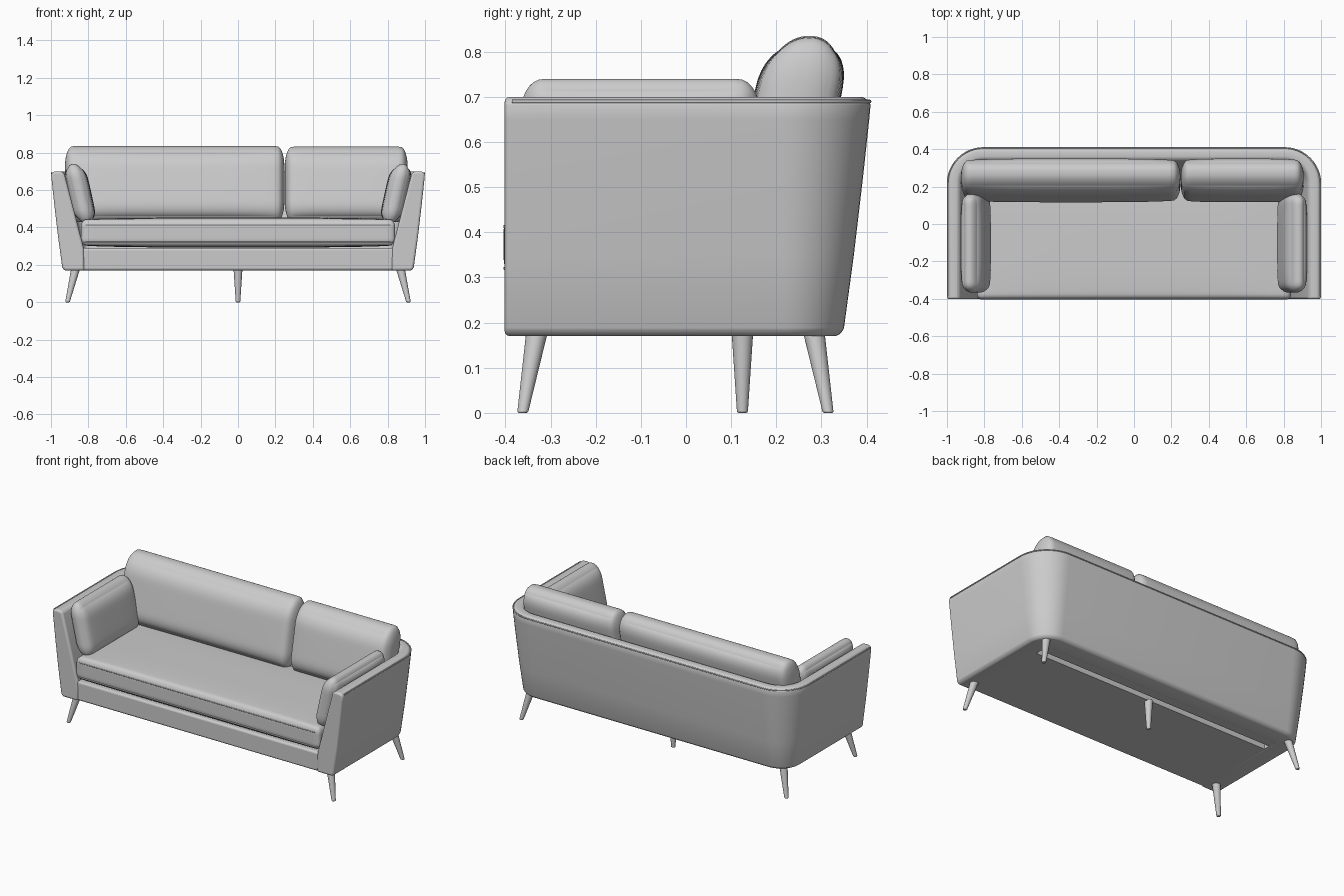
import bpy, bmesh, math
from mathutils import Vector

if "Cube" in bpy.data.objects:
    bpy.data.objects.remove(bpy.data.objects["Cube"])


def finish(name, bm, bevel=0.0, angle=40):
    bmesh.ops.recalc_face_normals(bm, faces=bm.faces[:])
    me = bpy.data.meshes.new(name)
    bm.to_mesh(me)
    bm.free()
    ob = bpy.data.objects.new(name, me)
    bpy.context.collection.objects.link(ob)
    if bevel:
        m = ob.modifiers.new("soft_edges", 'BEVEL')
        m.width, m.segments = bevel, 3
        m.limit_method, m.angle_limit = 'ANGLE', math.radians(angle)
    bpy.ops.object.select_all(action='DESELECT')
    ob.select_set(True)
    bpy.context.view_layer.objects.active = ob
    bpy.ops.object.shade_smooth_by_angle(angle=math.radians(50))
    return ob


def box(name, lo, hi, bevel=0.0):
    bm = bmesh.new()
    bmesh.ops.create_cube(bm, size=1)
    for v in bm.verts:
        v.co = Vector([l + (c + 0.5) * (h - l) for c, l, h in zip(v.co, lo, hi)])
    return finish(name, bm, bevel)


def cushion(name, lo, hi, radii, axis, puff, lean=(0, 0)):
    """Rounded box, puffed along one axis and leaning in x / y with height."""
    half = [(h - l) / 2 for l, h in zip(lo, hi)]
    mid = Vector([(h + l) / 2 for l, h in zip(lo, hi)])
    bm = bmesh.new()
    bmesh.ops.create_cube(bm, size=2)
    bmesh.ops.subdivide_edges(bm, edges=bm.edges[:], cuts=27, use_grid_fill=True)
    for v in bm.verts:
        u = [math.sin(c * math.pi / 2) for c in v.co]
        p = [a * h for a, h in zip(u, half)]
        core = Vector([max(r - h, min(h - r, c)) for c, h, r in zip(p, half, radii)])
        n = Vector([(c - k) / r for c, k, r in zip(p, core, radii)]).normalized()
        q = core + Vector([a * r for a, r in zip(n, radii)])
        bulge = puff * u[axis]
        for i in range(3):
            if i != axis:
                bulge *= 1 - u[i] ** 4
        q[axis] += bulge
        q.x += lean[0] * q.z
        q.y += lean[1] * q.z
        v.co = q + mid
    return finish(name, bm)


def leg(name, foot, top, r_foot=0.012, r_top=0.024):
    bm = bmesh.new()
    bmesh.ops.create_cone(bm, cap_ends=True, segments=24, radius1=r_foot,
                          radius2=r_top, depth=1)
    foot, top = Vector(foot), Vector(top)
    for v in bm.verts:
        t = v.co.z + 0.5
        v.co = Vector((v.co.x, v.co.y, 0)) + foot.lerp(top, t)
    return finish(name, bm, 0.004, 60)


def u_path(e, z, front=-0.402):
    """U-shaped plan line of the shell, set out by e from its foot outline."""
    x, y, r = 0.94 + e, 0.35 + e, max(0.03, 0.135 + e)
    right = [Vector((x, front, z))]
    for i in range(13):
        a = math.pi / 2 * i / 12
        right.append(Vector((x - r + r * math.cos(a), y - r + r * math.sin(a), z)))
    return right + [Vector((-p.x, p.y, p.z)) for p in reversed(right)]


def piping(name, pts, r, closed):
    cu = bpy.data.curves.new(name, 'CURVE')
    cu.dimensions, cu.bevel_depth, cu.bevel_resolution = '3D', r, 2
    sp = cu.splines.new('POLY')
    sp.points.add(len(pts) - 1)
    for p, q in zip(sp.points, pts):
        p.co = (*q, 1)
    sp.use_cyclic_u = closed
    bpy.context.collection.objects.link(bpy.data.objects.new(name, cu))


# Shell: both arms and the back as one flared, lofted wall
profile = [(-0.12, 0.17), (-0.018, 0.17), (-0.006, 0.174), (0, 0.188), (0.022, 0.35),
           (0.042, 0.52), (0.056, 0.65), (0.059, 0.683), (0.054, 0.695), (0.04, 0.70),
           (0.008, 0.70), (-0.006, 0.696), (-0.013, 0.683), (-0.115, 0.29)]
bm = bmesh.new()
rings = [[bm.verts.new(p) for p in u_path(e, z)] for e, z in profile]
for a, b in zip(rings, rings[1:] + rings[:1]):
    for i in range(len(a) - 1):
        bm.faces.new((a[i], a[i + 1], b[i + 1], b[i]))
for end in (0, -1):
    bm.faces.new([r[end] for r in rings])
finish("arm_and_back_shell", bm, 0.012)
piping("shell_piping", u_path(0.057, 0.69, -0.385), 0.004, False)

# Base with a long slot in its underside
base = box("base", (-0.85, -0.396, 0.171), (0.85, 0.27, 0.29), 0.012)
cutter = box("slot_cutter", (-0.82, 0.14, 0.1), (0.82, 0.18, 0.21))
cutter.hide_render = True
cutter.hide_viewport = True
cut = base.modifiers.new("slot", 'BOOLEAN')
cut.operation, cut.object = 'DIFFERENCE', cutter

# Seat cushion with piped edges
cushion("seat_cushion", (-0.84, -0.404, 0.303), (0.84, 0.21, 0.443),
        (0.03, 0.025, 0.04), 2, 0.01)
for label, z in (("upper", 0.413), ("lower", 0.32)):
    loop = []
    for k, (sx, sy) in enumerate(((1, 1), (-1, 1), (-1, -1), (1, -1))):
        for i in range(6):
            a = math.pi / 2 * (k + i / 5)
            loop.append((sx * 0.805 + 0.03 * math.cos(a),
                         -0.097 + sy * 0.274 + 0.03 * math.sin(a), z))
    piping("seat_piping_" + label, loop, 0.004, True)

# Back cushions: one wide, one narrow
for label, x0, x1, top in (("wide", -0.925, 0.248, 0.835), ("narrow", 0.25, 0.907, 0.832)):
    cushion("back_cushion_" + label, (x0, 0.148, 0.43), (x1, 0.318, top),
            (0.04, 0.08, 0.11), 1, 0.012, (0, 0.2))

# Arm cushions leaning against the arms
for label, s in (("left", -1), ("right", 1)):
    x0, x1 = sorted((s * 0.797, s * 0.893))
    cushion("arm_cushion_" + label, (x0, -0.367, 0.42), (x1, 0.165, 0.74),
            (0.046, 0.05, 0.08), 0, 0.014, (s * 0.22, 0))

# Splayed legs and the straight centre leg
for label, s in (("left", -1), ("right", 1)):
    leg("front_leg_" + label, (s * 0.912, -0.362, 0), (s * 0.868, -0.33, 0.18))
    leg("back_leg_" + label, (s * 0.912, 0.315, 0), (s * 0.868, 0.283, 0.18))
leg("centre_leg", (0, 0.125, 0), (0, 0.125, 0.18))
